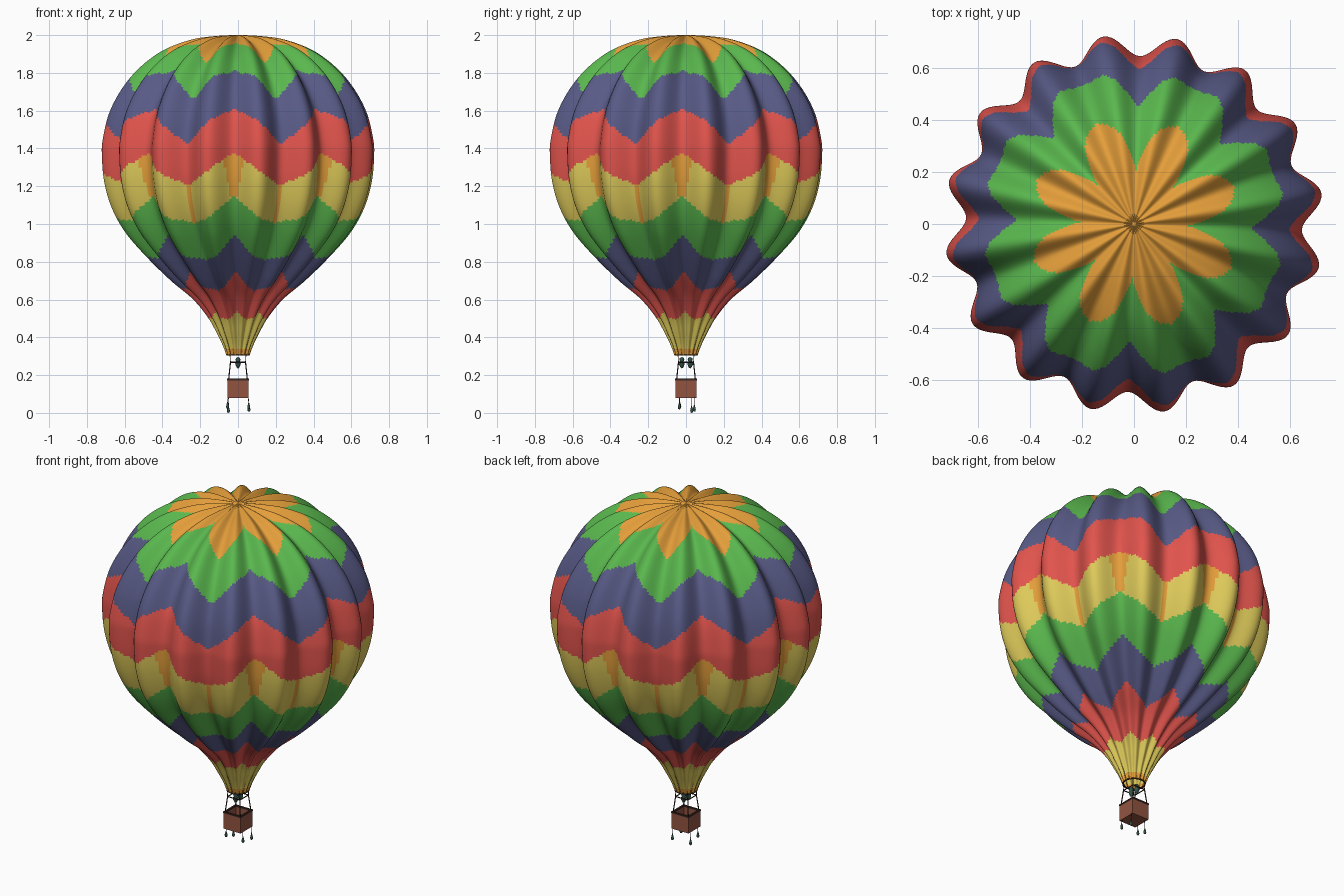
import bpy, bmesh, math
from mathutils import Vector

if "Cube" in bpy.data.objects:
    bpy.data.objects.remove(bpy.data.objects["Cube"])


def material(name, rgb):
    m = bpy.data.materials.new(name)
    lin = [(c / 255 / 12.92) if c < 10 else ((c / 255 + 0.055) / 1.055) ** 2.4 for c in rgb]
    m.diffuse_color = (*lin, 1)
    m.use_nodes = True
    m.node_tree.nodes["Principled BSDF"].inputs["Base Color"].default_value = m.diffuse_color
    return m


ORANGE = material("orange cloth", (228, 158, 58))
GREEN = material("green cloth", (90, 184, 78))
BLUE = material("slate blue cloth", (88, 90, 134))
RED = material("red cloth", (226, 84, 77))
YELLOW = material("yellow cloth", (222, 202, 90))
WICKER = material("brown wicker", (146, 84, 64))
DARK = material("dark brown trim", (58, 40, 34))
METAL = material("dark green metal", (52, 84, 74))


def finish(bm, name, mats, smooth=True):
    me = bpy.data.meshes.new(name)
    bm.to_mesh(me)
    bm.free()
    for m in mats:
        me.materials.append(m)
    for p in me.polygons:
        p.use_smooth = smooth
    ob = bpy.data.objects.new(name, me)
    bpy.context.collection.objects.link(ob)
    return ob


def box(name, lo, hi, mat):
    bm = bmesh.new()
    bmesh.ops.create_cube(bm, size=1)
    for v in bm.verts:
        v.co = [lo[i] if v.co[i] < 0 else hi[i] for i in range(3)]
    return finish(bm, name, [mat], False)


def rod(name, a, b, r, mat):
    a, b = Vector(a), Vector(b)
    bm = bmesh.new()
    bmesh.ops.create_cone(bm, cap_ends=True, segments=8, radius1=r, radius2=r, depth=(b - a).length)
    q = Vector((0, 0, 1)).rotation_difference(b - a)
    for v in bm.verts:
        v.co = q @ v.co + (a + b) / 2
    return finish(bm, name, [mat])


def lathe(name, pts, x, y, mat, n=12):
    bm = bmesh.new()
    rings = [[bm.verts.new((x + r * math.cos(2 * math.pi * j / n), y + r * math.sin(2 * math.pi * j / n), z))
              for j in range(n)] for r, z in pts]
    for lo, hi in zip(rings, rings[1:]):
        for j in range(n):
            k = (j + 1) % n
            bm.faces.new((lo[j], lo[k], hi[k], hi[j]))
    bmesh.ops.remove_doubles(bm, verts=bm.verts, dist=1e-6)
    return finish(bm, name, [mat])


# Envelope: smooth profile (radius, height) from mouth to crown
PROFILE = [(.062, .305), (.083, .36), (.113, .42), (.158, .50), (.24, .60), (.36, .70), (.485, .82),
           (.6, .95), (.675, 1.08), (.717, 1.22), (.73, 1.36), (.725, 1.45), (.69, 1.59), (.62, 1.72),
           (.525, 1.83), (.4, 1.92), (.25, 1.976), (.12, 1.995), (0, 2.0)]
STEPS, COLS, TWIST = 10, 320, math.radians(-2)

p = [Vector(c) for c in PROFILE]
p = [2 * p[0] - p[1]] + p + [Vector((-.12, 1.995))]
curve = []
for i in range(1, len(p) - 2):
    a, b, c, d = p[i - 1:i + 3]
    for s in range(STEPS):
        t = s / STEPS
        curve.append(0.5 * (2 * b + (c - a) * t + (2 * a - 5 * b + 4 * c - d) * t * t
                            + (3 * b - a - 3 * c + d) * t ** 3))
curve.append(p[-2])

# Zigzag colour borders: height at the points up, height at the points down, colour below
BORDERS = [(.335, .335, 0), (.525, .485, 4), (.715, .62, 3), (.895, .77, 2), (1.12, .96, 1),
           (1.38, 1.18, 4), (1.65, 1.43, 3), (1.86, 1.70, 2), (1.986, 1.895, 1)]


def cloth_index(ang, z):
    deg = math.degrees(ang) % 45
    tri = abs(deg - 22.5) / 22.5              # 1 at the upward points, 0 at the downward points
    for k, (up, down, col) in enumerate(BORDERS):
        if z < down + (up - down) * tri:
            # orange slivers along the seams of the broad yellow band
            if k == 5:
                main = min(deg, 45 - deg)
                if main < 5 * (z - .98) / .4 or abs(deg - 22.5) < 1.3:
                    return 0
            return col
    return 0


bm = bmesh.new()
grid = []
for i, c in enumerate(curve):
    tan = (curve[min(i + 1, len(curve) - 1)] - curve[max(i - 1, 0)]).normalized()
    nrm = Vector((tan.y, -tan.x))
    row = []
    for j in range(COLS):
        ang = 2 * math.pi * j / COLS
        dip = .0575 * c.x * (1 + math.cos(16 * ang))
        r, z = c - nrm * dip
        row.append(bm.verts.new((r * math.cos(ang + TWIST), r * math.sin(ang + TWIST), z)))
    grid.append(row)
for i in range(len(grid) - 1):
    zc = (curve[i].y + curve[i + 1].y) / 2
    for j in range(COLS):
        k = (j + 1) % COLS
        f = bm.faces.new((grid[i][j], grid[i][k], grid[i + 1][k], grid[i + 1][j]))
        f.material_index = cloth_index(2 * math.pi * (j + .5) / COLS, zc)
bmesh.ops.remove_doubles(bm, verts=grid[-1], dist=1e-5)
finish(bm, "envelope", [ORANGE, GREEN, BLUE, RED, YELLOW])

# Dark hoop round the mouth
lathe("mouth_hoop", [(.056, .303), (.062, .303), (.062, .309), (.056, .309), (.056, .303)], 0, 0, DARK, 48)

# Basket: floor, four walls and dark rim
W, T, Z0, Z1 = .055, .006, .08, .172
box("basket_floor", (-W, -W, Z0), (W, W, Z0 + T), WICKER)
for s in (-1, 1):
    e = sorted((s * W, s * (W - T)))
    g = sorted((s * (W + .002), s * (W - T - .002)))
    box("basket_side_wall", (e[0], -W, Z0), (e[1], W, Z1), WICKER)
    box("basket_end_wall", (-W, e[0], Z0), (W, e[1], Z1), WICKER)
    box("basket_side_rim", (g[0], -W - .002, Z1), (g[1], W + .002, Z1 + .009), DARK)
    box("basket_end_rim", (-W - .002, g[0], Z1), (W + .002, g[1], Z1 + .009), DARK)

# Burner frame, uprights and ropes up to the mouth
F, FZ = .04, .268
for sx in (-1, 1):
    rod("frame_side_bar", (sx * F, -F, FZ), (sx * F, F, FZ), .003, DARK)
    rod("frame_end_bar", (-F, sx * F, FZ), (F, sx * F, FZ), .003, DARK)
    for sy in (-1, 1):
        rod("basket_upright", (sx * .05, sy * .05, Z1), (sx * F, sy * F, FZ), .003, DARK)
        rod("mouth_rope", (sx * F, sy * F, FZ), (sx * .042, sy * .042, .306), .002, DARK)
rod("burner_bar", (0, -F, FZ), (0, F, FZ), .003, METAL)

# Twin burners
for sy in (-1, 1):
    lathe("burner", [(0, .235), (.007, .24), (.014, .255), (.015, .265), (.009, .272),
                     (.013, .28), (.011, .29), (0, .296)], 0, sy * .022, METAL)

# Ballast bags on cords under the basket
for x, y, z in ((-.055, -.033, .022), (.057, -.035, .018), (-.051, .03, 0), (.058, .044, .006)):
    lathe("ballast_bag", [(0, z), (.006, z + .003), (.008, z + .011), (.006, z + .022), (.002, z + .036),
                          (0, z + .038)], x, y, METAL)
    rod("ballast_cord", (x, y, z + .035), (x * .94, y, Z0 + .004), .0015, DARK)
